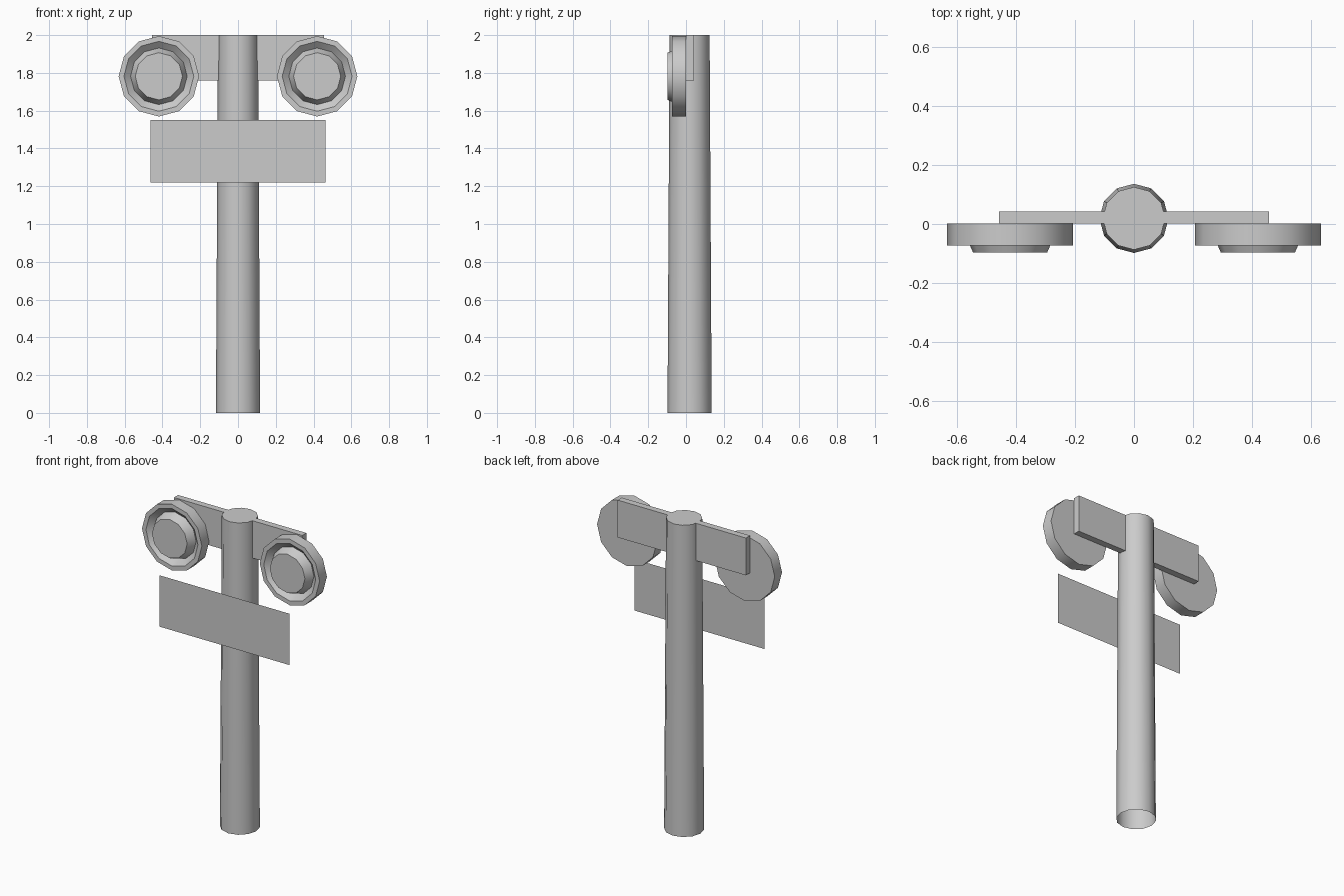
import bpy, bmesh
from math import sin, cos, tau, pi, radians

if "Cube" in bpy.data.objects:
    bpy.data.objects.remove(bpy.data.objects["Cube"])


def finish(name, bm, smooth=False):
    mesh = bpy.data.meshes.new(name)
    bm.to_mesh(mesh)
    bm.free()
    ob = bpy.data.objects.new(name, mesh)
    bpy.context.collection.objects.link(ob)
    if smooth:
        bpy.ops.object.select_all(action='DESELECT')
        ob.select_set(True)
        bpy.context.view_layer.objects.active = ob
        bpy.ops.object.shade_smooth_by_angle(angle=radians(31))
    return ob


def lathe(name, profile, sides=12, cap_start=True):
    """Revolve (radius, height) points around z and cap the ends."""
    bm = bmesh.new()
    rings = [[bm.verts.new((r * cos(tau * i / sides), r * sin(tau * i / sides), z))
              for i in range(sides)] for r, z in profile]
    for a, b in zip(rings, rings[1:]):
        for i in range(sides):
            j = (i + 1) % sides
            bm.faces.new((a[i], a[j], b[j], b[i]))
    if cap_start:
        bm.faces.new(rings[0][::-1])
    bm.faces.new(rings[-1])
    return finish(name, bm, True)


def box(name, lo, hi):
    bm = bmesh.new()
    bmesh.ops.create_cube(bm, size=1)
    for v in bm.verts:
        v.co = [l + (c + 0.5) * (h - l) for c, l, h in zip(v.co, lo, hi)]
    return finish(name, bm)


# Tapered pole, open at the foot
pole = lathe("pole", [(0.117, 0), (0.106, 2.0)], cap_start=False)
pole.location.y = 0.019

# Lamp profile: flat back, rim, sloped recess, raised tapered lens
lamp_profile = [(0.213, 0), (0.213, 0.074), (0.185, 0.074),
                (0.15, 0.042), (0.125, 0.098)]

for side, sx in (("left", -1), ("right", 1)):
    # Crossbar arm, starting just inside the pole
    x0, x1 = sorted((sx * 0.1, sx * 0.456))
    box(side + "_arm", (x0, 0.001, 1.76), (x1, 0.043, 2.0))
    # Signal lamp facing the front
    lamp = lathe(side + "_lamp", lamp_profile)
    lamp.rotation_euler.x = pi / 2
    lamp.location = (sx * 0.419, 0.001, 1.782)

# Thin sign plate standing just ahead of the pole
bm = bmesh.new()
bm.faces.new([bm.verts.new((x, -0.136, z)) for x, z in
              ((-0.463, 1.22), (0.463, 1.22), (0.463, 1.55), (-0.463, 1.55))])
finish("sign_plate", bm)
